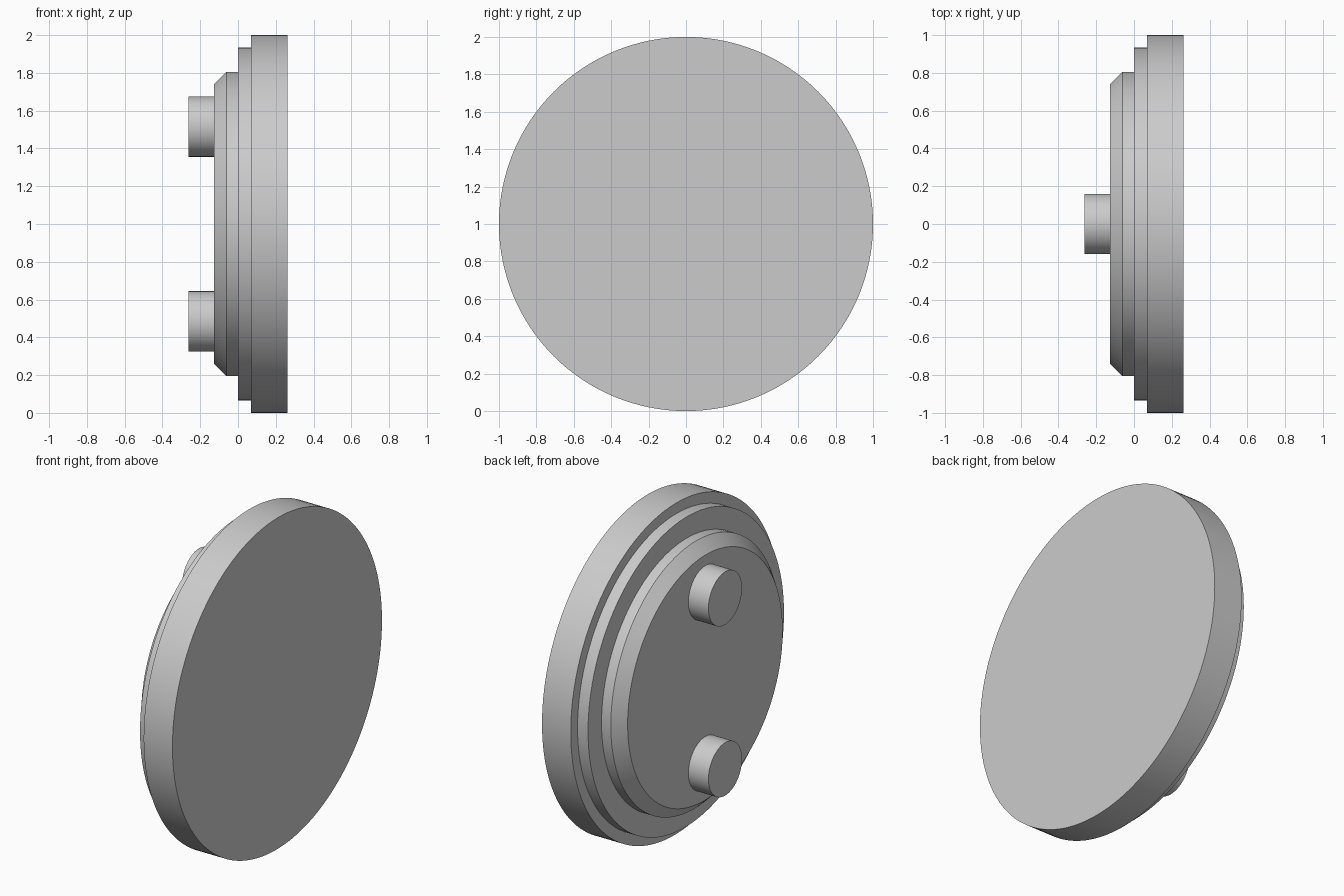
import bpy, bmesh, math
from mathutils import Matrix

cube = bpy.data.objects.get("Cube")
if cube:
    bpy.data.objects.remove(cube, do_unlink=True)

grey = bpy.data.materials.new("plain grey")
grey.use_nodes = True
colour = (0.6, 0.6, 0.6, 1)
grey.diffuse_color = colour
grey.node_tree.nodes["Principled BSDF"].inputs["Base Color"].default_value = colour

SIDES = 128
CENTRE_Z = 1.0


def turned(name, profile, z, sides=SIDES):
    """Revolve an (x, radius) profile around the x axis at height z, with flat caps."""
    bm = bmesh.new()
    rings = []
    for x, r in profile:
        rings.append([bm.verts.new((x, r * math.cos(a), r * math.sin(a)))
                      for a in (math.tau * i / sides for i in range(sides))])
    for a, b in zip(rings, rings[1:]):
        for i in range(sides):
            j = (i + 1) % sides
            bm.faces.new((a[i], a[j], b[j], b[i]))
    bm.faces.new(rings[0])
    bm.faces.new(rings[-1])
    bmesh.ops.recalc_face_normals(bm, faces=bm.faces)
    bmesh.ops.transform(bm, matrix=Matrix.Translation((0, 0, z)), verts=bm.verts)
    mesh = bpy.data.meshes.new(name)
    bm.to_mesh(mesh)
    bm.free()
    mesh.materials.append(grey)
    obj = bpy.data.objects.new(name, mesh)
    bpy.context.collection.objects.link(obj)
    bpy.ops.object.select_all(action="DESELECT")
    obj.select_set(True)
    bpy.context.view_layer.objects.active = obj
    bpy.ops.object.shade_smooth_by_angle(angle=math.radians(30))
    return obj


# Stepped disc: wide face plate, narrow step, chamfered rear boss
turned("stepped_disc", [(0.262, 1.0), (0.07, 1.0), (0.07, 0.935), (0.0, 0.935),
                        (0.0, 0.806), (-0.062, 0.806), (-0.128, 0.74)], CENTRE_Z)

# Two round mounting pegs on the rear
for name, side in (("upper_peg", 1), ("lower_peg", -1)):
    turned(name, [(-0.128, 0.16), (-0.262, 0.16)], CENTRE_Z + side * 0.516, 64)
